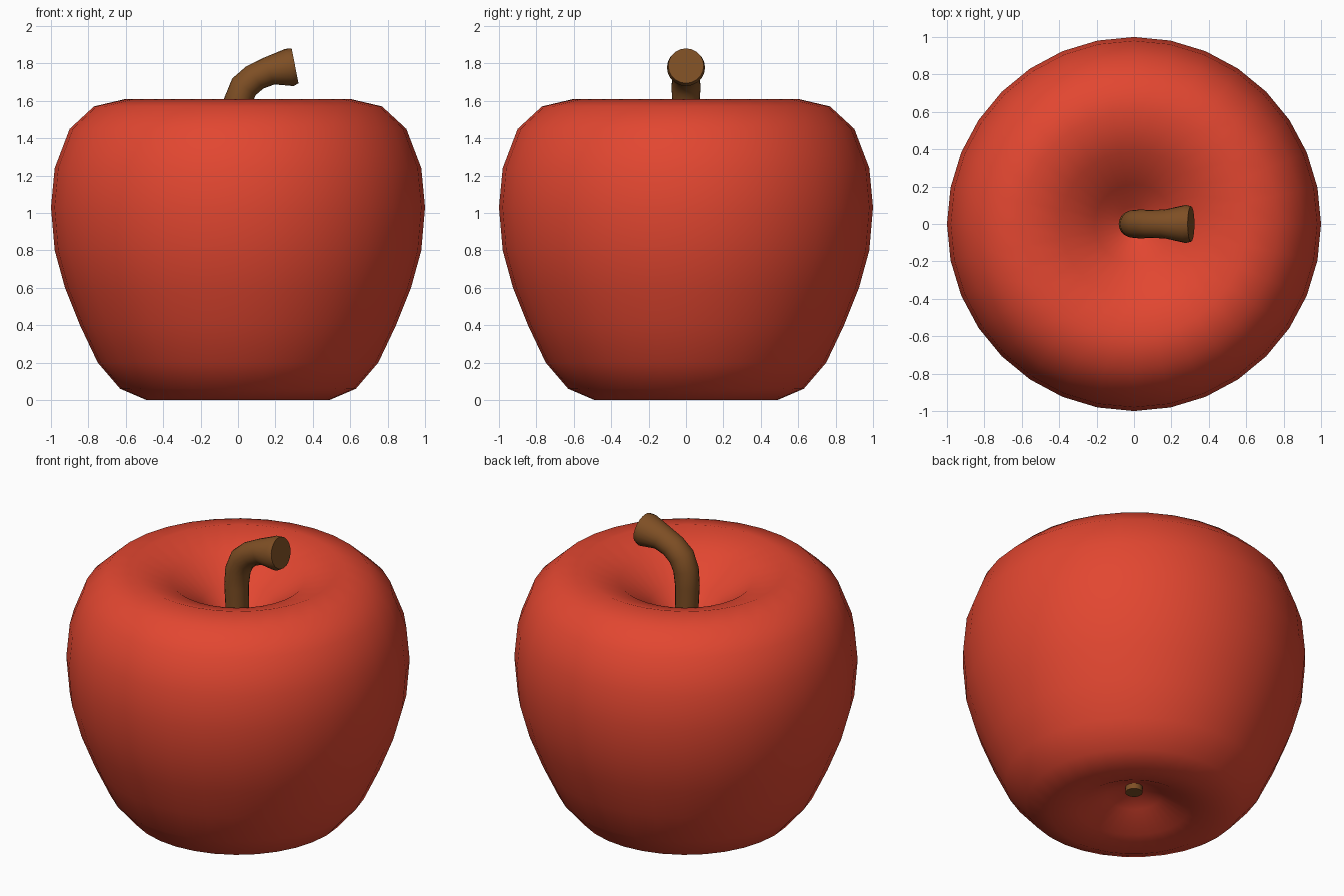
import bpy, bmesh, math
from mathutils import Vector

if "Cube" in bpy.data.objects:
    bpy.data.objects.remove(bpy.data.objects["Cube"])


def material(name, rgb):
    m = bpy.data.materials.new(name)
    m.diffuse_color = (*rgb, 1)
    m.use_nodes = True
    m.node_tree.nodes["Principled BSDF"].inputs["Base Color"].default_value = m.diffuse_color
    return m


def skin_rings(name, rings, mat, sides, cap, angle):
    """Build a skin from rings given as (centre, in-plane axis, radius)."""
    bm = bmesh.new()
    loops = []
    for centre, u, r in rings:
        loop = []
        for i in range(sides):
            a = 2 * math.pi * i / sides
            loop.append(bm.verts.new(centre + r * (math.cos(a) * u + math.sin(a) * Vector((0, 1, 0)))))
        loops.append(loop)
    for a, b in zip(loops, loops[1:]):
        for i in range(sides):
            j = (i + 1) % sides
            bm.faces.new((a[i], a[j], b[j], b[i]))
    if cap:
        bm.faces.new(loops[0][::-1])
        bm.faces.new(loops[-1])
    else:
        # close the narrow poles to a point
        for loop in (loops[0], loops[-1]):
            bmesh.ops.pointmerge(bm, verts=loop, merge_co=sum((v.co for v in loop), Vector()) / sides)
    bmesh.ops.recalc_face_normals(bm, faces=bm.faces)
    mesh = bpy.data.meshes.new(name)
    bm.to_mesh(mesh)
    bm.free()
    mesh.materials.append(mat)
    ob = bpy.data.objects.new(name, mesh)
    bpy.context.collection.objects.link(ob)
    bpy.context.view_layer.objects.active = ob
    ob.select_set(True)
    bpy.ops.object.shade_smooth_by_angle(angle=math.radians(angle))
    ob.select_set(False)
    return ob


red = material("apple red", (0.76, 0.062, 0.03))
brown = material("stem brown", (0.21, 0.078, 0.018))

# Fruit: lathed profile from the bottom hollow, round the side, into the top hollow
profile = [(0.01, 0.19), (0.16, 0.11), (0.32, 0.03), (0.49, 0.0), (0.63, 0.06), (0.75, 0.20),
           (0.845, 0.40), (0.925, 0.60), (0.98, 0.80), (1.0, 1.03), (0.98, 1.24),
           (0.90, 1.45), (0.77, 1.57), (0.60, 1.61), (0.39, 1.535), (0.21, 1.40),
           (0.09, 1.28), (0.01, 1.24)]
X = Vector((1, 0, 0))
skin_rings("apple_fruit", [(Vector((0, 0, z)), X, r) for r, z in profile], red, 32, False, 80)

# Stem: bent tube flaring at the tip, running through the core to the bottom hollow
path = [(0, 0.13, 0.05), (0, 1.2, 0.065), (-0.01, 1.5, 0.072), (0.0, 1.60, 0.075),
        (0.032, 1.675, 0.077), (0.09, 1.725, 0.075), (0.165, 1.758, 0.077),
        (0.275, 1.778, 0.102), (0.305, 1.787, 0.095)]
tilt = [0, 0, 0, 12, 35, 52, 66, 77, 79]   # ring lean from vertical, degrees
rings = []
for (x, z, r), t in zip(path, tilt):
    t = math.radians(t)
    rings.append((Vector((x, 0, z)), Vector((math.cos(t), 0, -math.sin(t))), r))
skin_rings("apple_stem", rings, brown, 20, True, 40)
